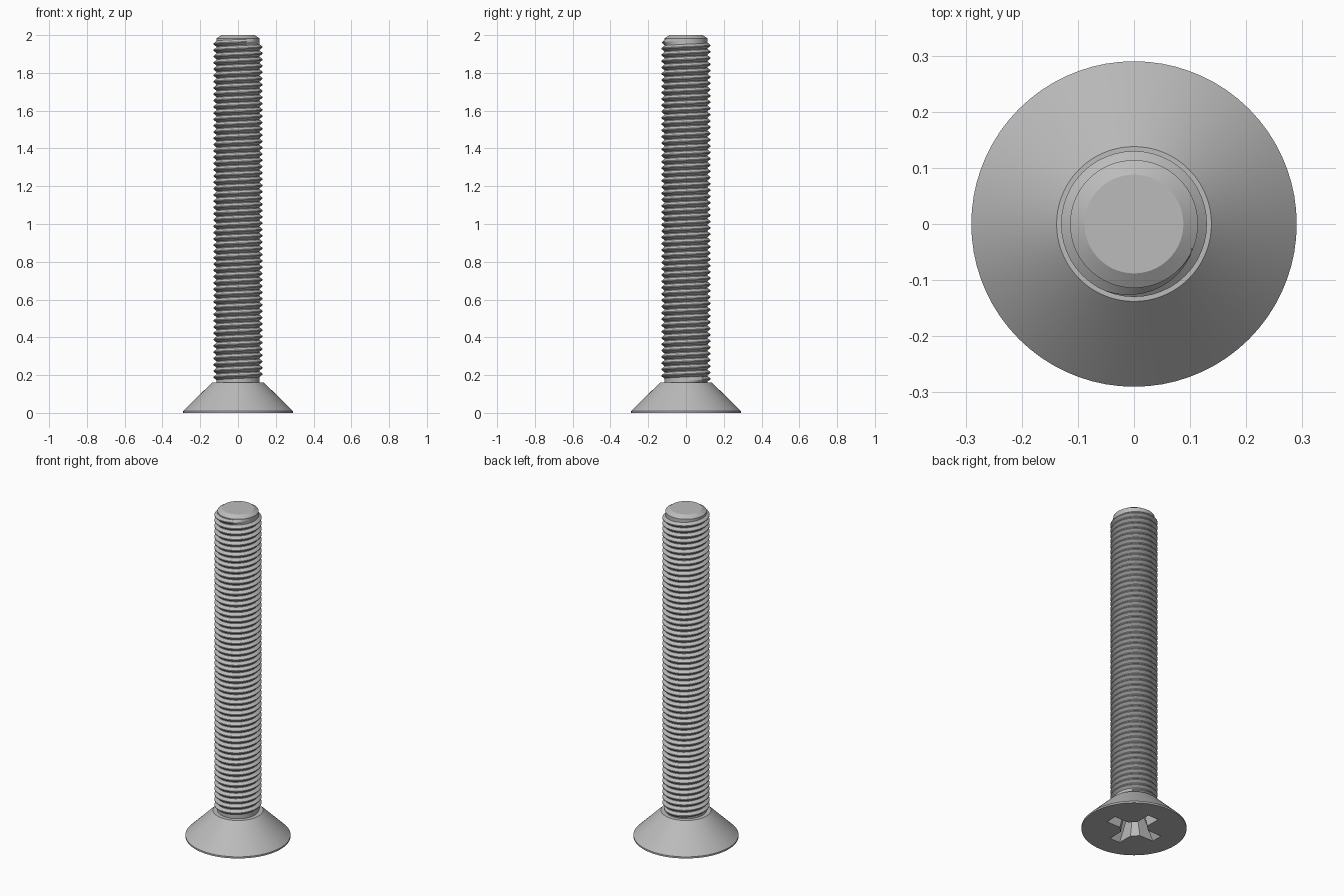
import bpy, bmesh, math

if "Cube" in bpy.data.objects:
    bpy.data.objects.remove(bpy.data.objects["Cube"], do_unlink=True)

steel = bpy.data.materials.new("steel_grey")
steel.use_nodes = True
steel.diffuse_color = (0.5, 0.5, 0.5, 1)
steel.node_tree.nodes["Principled BSDF"].inputs["Base Color"].default_value = (0.5, 0.5, 0.5, 1)


def finish(name, bm, angle=30):
    bmesh.ops.recalc_face_normals(bm, faces=bm.faces)
    mesh = bpy.data.meshes.new(name)
    bm.to_mesh(mesh)
    bm.free()
    mesh.materials.append(steel)
    obj = bpy.data.objects.new(name, mesh)
    bpy.context.collection.objects.link(obj)
    smooth(obj, angle)
    return obj


def smooth(obj, angle):
    bpy.ops.object.select_all(action="DESELECT")
    obj.select_set(True)
    bpy.context.view_layer.objects.active = obj
    bpy.ops.object.shade_smooth_by_angle(angle=math.radians(angle))


def loft(sections):
    """Skin a list of equal-length point loops and cap both ends."""
    bm = bmesh.new()
    loops = [[bm.verts.new(p) for p in s] for s in sections]
    n = len(loops[0])
    for a, b in zip(loops, loops[1:]):
        for i in range(n):
            j = (i + 1) % n
            bm.faces.new((a[i], a[j], b[j], b[i]))
    bm.faces.new(loops[0])
    bm.faces.new(loops[-1])
    return bm


def ring(r, z, n=72):
    return [(r * math.cos(math.tau * i / n), r * math.sin(math.tau * i / n), z) for i in range(n)]


def cross(r, w, c, z):
    """Plus-shaped outline with bevelled inner corners."""
    pts = []
    for k in range(4):
        ca, sa = (1, 0, -1, 0)[k], (0, 1, 0, -1)[k]
        for x, y in ((r, -w), (r, w), (c, w), (w, c)):
            pts.append((x * ca - y * sa, x * sa + y * ca, z))
    return pts


# Countersunk head
head = finish("countersunk_head", loft([ring(0.29, 0), ring(0.29, 0.01), ring(0.138, 0.16)]))

# Cross recess in the underside of the head
cutter = finish("recess_cutter", loft([cross(0.172, 0.036, 0.075, -0.01),
                                       cross(0.165, 0.035, 0.072, 0),
                                       cross(0.085, 0.026, 0.042, 0.135)]))
cutter.hide_render = True
cut = head.modifiers.new("recess", "BOOLEAN")
cut.operation = "DIFFERENCE"
cut.solver = "EXACT"
cut.object = cutter
bpy.context.view_layer.objects.active = head
bpy.ops.object.modifier_apply(modifier=cut.name)
bpy.data.objects.remove(cutter, do_unlink=True)
smooth(head, 30)

# Shank core with chamfered tip
CORE, CREST, PITCH = 0.114, 0.130, 0.0333
finish("shank", loft([ring(CORE, 0.155), ring(CORE, 1.983), ring(0.088, 2.0)]), 20)

# Helical thread, fading into the core at both ends
START, END, STEPS = 0.172, 1.968, 48
count = round((END - START) / PITCH * STEPS)
sections = []
for i in range(count + 1):
    a = math.tau * i / STEPS
    z = START + PITCH * i / STEPS
    fade = min(1, i / 12, (count - i) / 12)
    crest = CORE + (CREST - CORE) * fade
    sections.append([(r * math.cos(a), r * math.sin(a), z + dz * PITCH) for r, dz in
                     ((CORE - 0.002, -0.5), (crest, -0.07), (crest, 0.07), (CORE - 0.002, 0.5))])
finish("thread", loft(sections), 25)
